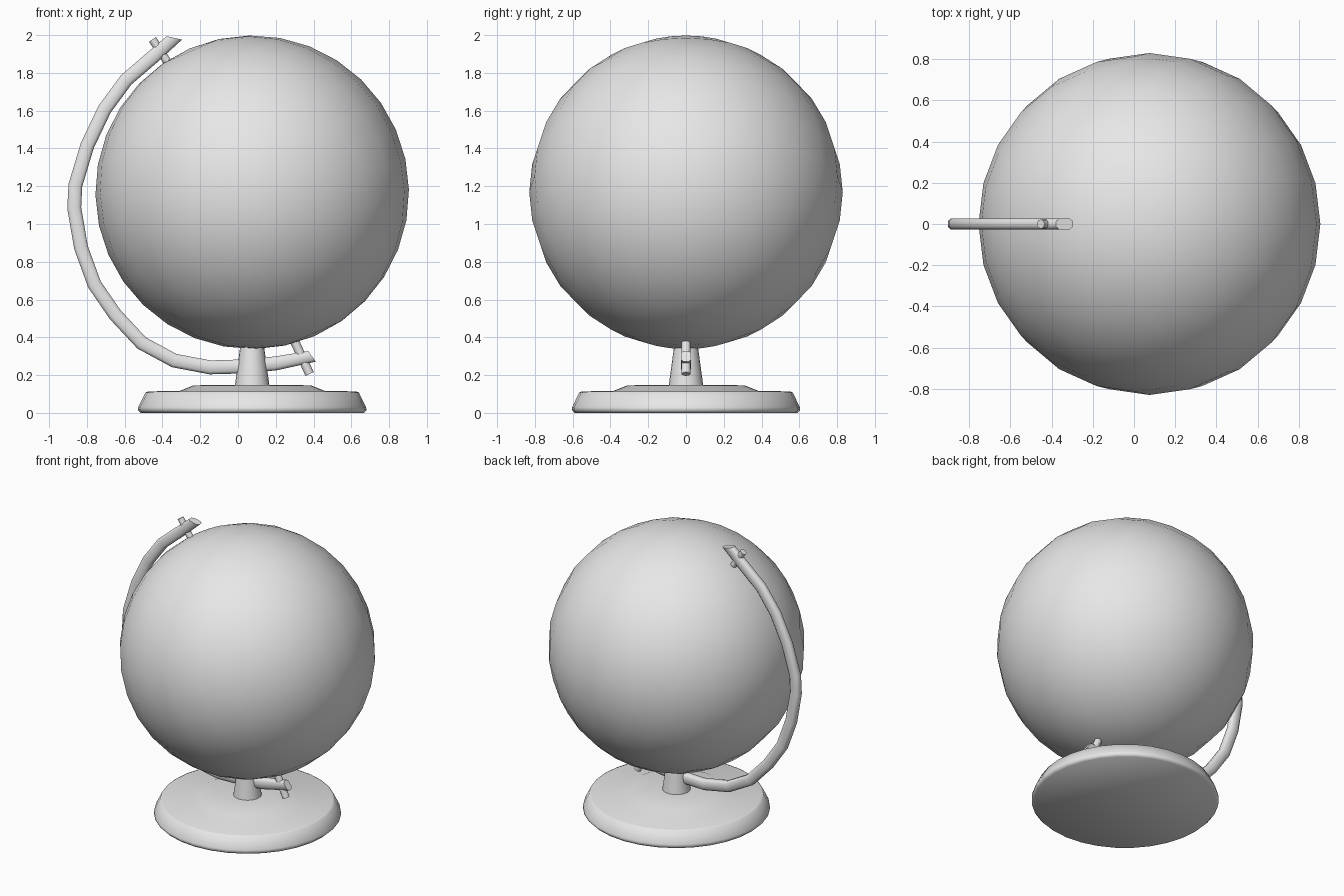
import bpy, bmesh, math
from mathutils import Vector, Matrix

if "Cube" in bpy.data.objects:
    bpy.data.objects.remove(bpy.data.objects["Cube"])

grey = bpy.data.materials.new("light_grey")
grey.diffuse_color = (0.8, 0.8, 0.8, 1)
grey.use_nodes = True
grey.node_tree.nodes["Principled BSDF"].inputs["Base Color"].default_value = grey.diffuse_color
CX, CZ, R = 0.075, 1.168, 0.83


def finish(name, bm, angle):
    bmesh.ops.recalc_face_normals(bm, faces=bm.faces[:])
    me = bpy.data.meshes.new(name)
    bm.to_mesh(me)
    bm.free()
    ob = bpy.data.objects.new(name, me)
    bpy.context.collection.objects.link(ob)
    me.materials.append(grey)
    bpy.ops.object.select_all(action='DESELECT')
    ob.select_set(True)
    bpy.context.view_layer.objects.active = ob
    bpy.ops.object.shade_smooth_by_angle(angle=math.radians(angle))
    return ob


def skin(bm, rings):
    """Join closed vertex rings into a capped tube."""
    rings = [[bm.verts.new(p) for p in ring] for ring in rings]
    n = len(rings[0])
    for a, b in zip(rings, rings[1:]):
        for i in range(n):
            j = (i + 1) % n
            bm.faces.new((a[i], a[j], b[j], b[i]))
    bm.faces.new(rings[0])
    bm.faces.new(rings[-1])


def lathe(name, profile, segments, angle):
    bm = bmesh.new()
    turn = [2 * math.pi * i / segments for i in range(segments)]
    skin(bm, [[(CX + r * math.cos(t), r * math.sin(t), z) for t in turn]
              for r, z in profile])
    return finish(name, bm, angle)


def pin(name, start, end, radius):
    a, b = Vector((start[0], 0, start[1])), Vector((end[0], 0, end[1]))
    bm = bmesh.new()
    bmesh.ops.create_cone(
        bm, cap_ends=True, segments=12, radius1=radius, radius2=radius,
        depth=(b - a).length,
        matrix=Matrix.Translation((a + b) / 2)
        @ (b - a).to_track_quat('Z', 'Y').to_matrix().to_4x4())
    return finish(name, bm, 40)


# tilted ball
bm = bmesh.new()
bmesh.ops.create_uvsphere(
    bm, u_segments=24, v_segments=16, radius=R,
    matrix=Matrix.Translation((CX, 0, CZ)) @ Matrix.Rotation(math.radians(-23.5), 4, 'Y'))
finish("globe", bm, 60)

# stepped round foot and tapered post
lathe("base", [(0.59, 0), (0.605, 0.015), (0.603, 0.03), (0.565, 0.108), (0.55, 0.114),
               (0.385, 0.116), (0.31, 0.146), (0.08, 0.148)], 32, 60)
lathe("post", [(0.092, 0.14), (0.062, 0.36)], 20, 40)

# curved arm: centre line in x, z, swept with a rounded section
path = [(-0.345, 1.955), (-0.45, 1.885), (-0.592, 1.763), (-0.706, 1.608), (-0.798, 1.415),
        (-0.861, 1.205), (-0.867, 1.085), (-0.831, 0.875), (-0.76, 0.68),
        (-0.65, 0.52), (-0.51, 0.37), (-0.338, 0.277), (-0.148, 0.241),
        (0.03, 0.246), (0.20, 0.262), (0.392, 0.299)]
section = [(-0.037, 0.014), (-0.022, 0.027), (0.022, 0.027), (0.037, 0.014),
           (0.037, -0.014), (0.022, -0.027), (-0.022, -0.027), (-0.037, -0.014)]
pts = [Vector((x, 0, z)) for x, z in path]
rings = []
for i, p in enumerate(pts):
    d = (pts[min(i + 1, len(pts) - 1)] - pts[max(i - 1, 0)]).normalized()
    side = Vector((d.z, 0, -d.x))          # points out of the curve or into it
    if i == 0:
        side = Vector((-1.1, 0, 0.25))     # slanted top end
        p = Vector((-0.337, 0, 1.985))
    elif i == len(pts) - 1:
        side = Vector((0.55, 0, -0.75))    # slanted lower end
    rings.append([p + side * u + Vector((0, v, 0)) for u, v in section])
bm = bmesh.new()
skin(bm, rings)
finish("arm", bm, 50)

# axle pins
pin("upper_pin", (-0.453, 1.977), (-0.36, 1.838), 0.022)
pin("lower_pin", (0.379, 0.206), (0.29, 0.40), 0.024)
